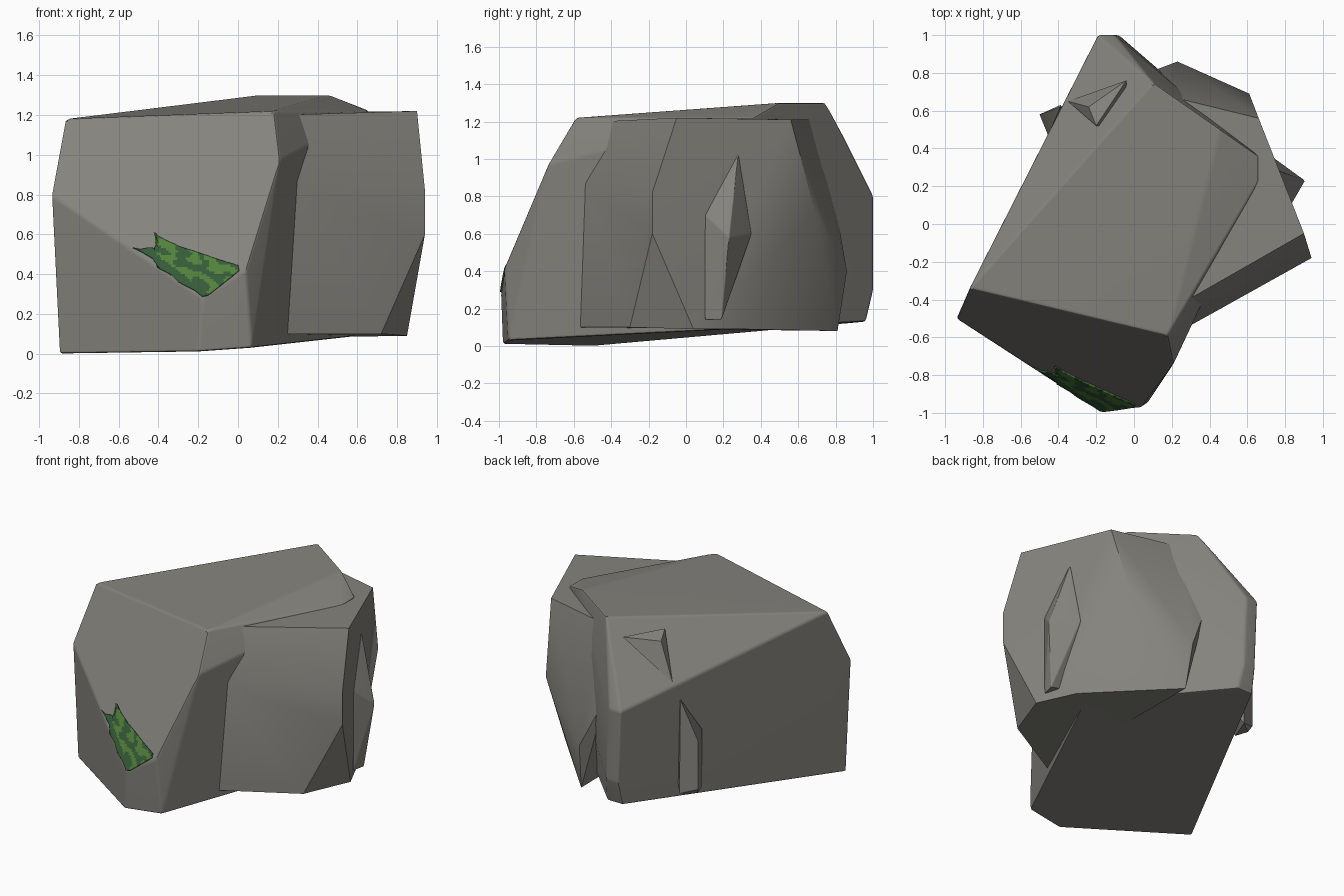
import bpy, bmesh, math
from mathutils import Vector, noise
from mathutils.bvhtree import BVHTree

cube = bpy.data.objects.get("Cube")
if cube:
    bpy.data.objects.remove(cube, do_unlink=True)


def material(name, rgb):
    m = bpy.data.materials.new(name)
    m.use_nodes = True
    m.diffuse_color = (*rgb, 1)
    bsdf = m.node_tree.nodes["Principled BSDF"]
    bsdf.inputs["Base Color"].default_value = (*rgb, 1)
    bsdf.inputs["Roughness"].default_value = 0.9
    return m


STONE = material("warm grey stone", (0.235, 0.228, 0.205))
DARK_MOSS = material("dark moss", (0.035, 0.105, 0.04))
LIGHT_MOSS = material("light moss", (0.085, 0.22, 0.045))


def finish(name, bm, mats, angle=25):
    """Turn a bmesh into a shaded object."""
    mesh = bpy.data.meshes.new(name)
    bm.to_mesh(mesh)
    bm.free()
    for m in mats:
        mesh.materials.append(m)
    ob = bpy.data.objects.new(name, mesh)
    bpy.context.collection.objects.link(ob)
    bpy.ops.object.select_all(action='DESELECT')
    ob.select_set(True)
    bpy.context.view_layer.objects.active = ob
    bpy.ops.object.shade_smooth_by_angle(angle=math.radians(angle))
    return ob


def rock(name, corners, bevel=0.0):
    """Faceted boulder: hull of its corners, with worn edges."""
    bm = bmesh.new()
    for c in corners:
        bm.verts.new(c)
    res = bmesh.ops.convex_hull(bm, input=bm.verts)
    inside = {v for v in res["geom_interior"] + res["geom_unused"]
              if isinstance(v, bmesh.types.BMVert)}
    bmesh.ops.delete(bm, geom=list(inside), context='VERTS')
    bmesh.ops.dissolve_limit(bm, angle_limit=math.radians(5),
                             verts=bm.verts, edges=bm.edges)
    if bevel:
        edges = [e for e in bm.edges if e.calc_face_angle(0) > math.radians(12)]
        bmesh.ops.bevel(bm, geom=edges, offset=bevel, segments=2, profile=0.5,
                        affect='EDGES', clamp_overlap=True)
    bmesh.ops.recalc_face_normals(bm, faces=bm.faces)
    ob = finish(name, bm, [STONE])
    if bevel:
        wn = ob.modifiers.new("even shading", 'WEIGHTED_NORMAL')
        wn.keep_sharp = True
    return ob


# Large leaning block
main = rock("main_boulder", [
    (-.87, -.34, 1.18), (.18, -.59, 1.22), (.66, .22, 1.22), (.66, .36, 1.22),
    (.46, .5, 1.3), (.1, .75, 1.3),
    (-.94, -.5, .8), (.21, -.74, .97), (.04, -.97, .42), (-.18, -.99, .28),
    (-.19, 1, .8), (-.1, 1, .8), (-.17, 1, .3), (-.08, 1, .3),
    (.68, .3, .7),
    (-.9, -.5, 0), (-.2, -.98, .01), (.07, -.95, .03),
    (.62, .25, .09), (-.06, .96, .13), (-.18, .96, .13)], bevel=.014)

# Block leaning on its side
rock("side_boulder", [
    (.9, -.05, 1.22), (.66, .56, 1.21), (.2, -.45, 1.2), (.17, .68, 1.21),
    (.94, -.18, .82), (.94, -.18, .6), (.61, .69, .72), (.07, .8, .75),
    (.23, .86, .4), (.24, -.57, .87), (.24, -.57, .1),
    (.72, -.3, .1), (.85, .04, .09), (.73, .3, .09), (.25, .81, .08)])

# Thin shards poking out of the sides
rock("right_shard", [
    (.77, .28, 1.03), (.905, .23, .58), (.83, .1, .7), (.83, .1, .14),
    (.85, .19, .14), (.74, .35, .6), (.55, .28, .8), (.55, .2, .2)], bevel=.006)
rock("left_shard", [
    (-.39, .62, .8), (-.5, .58, .52), (-.455, .47, .55), (-.5, .58, .18),
    (-.48, .56, .14), (-.45, .47, .14), (-.39, .63, .14), (-.25, .5, .4)])
rock("top_chip", [
    (-.35, .65, .92), (-.04, .76, 1.2), (-.2, .52, 1.21), (-.24, .62, 1.17),
    (-.05, .5, 1)])

# Moss patch draped on the front slope
outline = [(-.53, .535), (-.49, .525), (-.45, .535), (-.41, .53), (-.4, .56),
           (-.42, .605), (-.36, .57), (-.28, .535), (-.2, .51), (-.1, .475),
           (0, .445), (.005, .42), (-.08, .35), (-.15, .295), (-.18, .288),
           (-.22, .32), (-.3, .36), (-.34, .4), (-.4, .43), (-.43, .48),
           (-.48, .51)]
bm = bmesh.new()
bm.faces.new([bm.verts.new((x, 0, z)) for x, z in outline])
bmesh.ops.triangulate(bm, faces=bm.faces)
STEP = .012
for axis, start, end in ((Vector((1, 0, 0)), -.53, .01),
                         (Vector((0, 0, 1)), .28, .61)):
    for i in range(1, int((end - start) / STEP) + 1):
        bmesh.ops.bisect_plane(bm, geom=bm.verts[:] + bm.edges[:] + bm.faces[:],
                               plane_co=axis * (start + i * STEP), plane_no=axis)
for f in bm.faces:
    c = f.calc_center_median()
    n = noise.noise(Vector((c.x * 13, 5, (c.z + c.x * .3) * 26)))
    f.material_index = 1 if n > -.03 and c.z + c.x * .75 > .19 else 0
tree = BVHTree.FromObject(main, bpy.context.evaluated_depsgraph_get())
for v in bm.verts:
    hit = tree.ray_cast(Vector((v.co.x, -3, v.co.z)), Vector((0, 1, 0)))[0]
    v.co.y = (hit.y if hit else -.97) - .009
bm.normal_update()
if sum(f.normal.y for f in bm.faces) > 0:
    bmesh.ops.reverse_faces(bm, faces=bm.faces)
moss = finish("moss_patch", bm, [DARK_MOSS, LIGHT_MOSS], 40)
thick = moss.modifiers.new("thickness", 'SOLIDIFY')
thick.thickness = .009
thick.offset = -1
